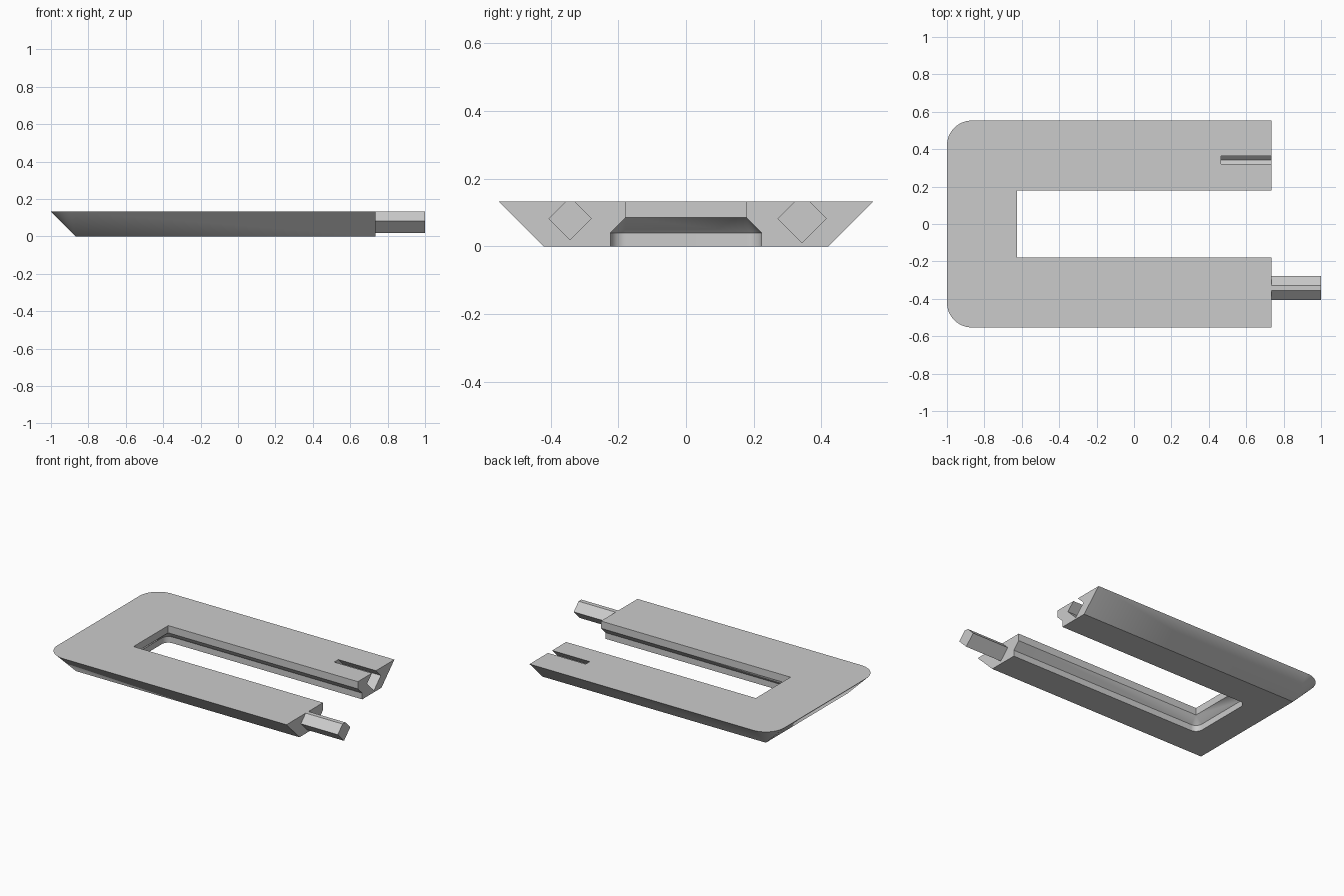
import bpy, bmesh
from math import cos, sin, pi
from mathutils import Vector

cube = bpy.data.objects.get("Cube")
if cube:
    bpy.data.objects.remove(cube, do_unlink=True)

HEIGHT, END_X = 0.132, 0.735

grey = bpy.data.materials.new("plain grey")
grey.use_nodes = True
grey.diffuse_color = (0.6, 0.6, 0.6, 1)
grey.node_tree.nodes["Principled BSDF"].inputs["Base Color"].default_value = (0.6, 0.6, 0.6, 1)


def finish(bm, name):
    bmesh.ops.remove_doubles(bm, verts=bm.verts, dist=1e-5)
    bmesh.ops.recalc_face_normals(bm, faces=bm.faces)
    mesh = bpy.data.meshes.new(name)
    bm.to_mesh(mesh)
    bm.free()
    mesh.materials.append(grey)
    obj = bpy.data.objects.new(name, mesh)
    bpy.context.collection.objects.link(obj)
    return obj


def loft(rings, name):
    """Skin a list of matching closed rings and cap both ends."""
    bm = bmesh.new()
    rows = [[bm.verts.new(p) for p in ring] for ring in rings]
    n = len(rows[0])
    for a, b in zip(rows, rows[1:]):
        for i in range(n):
            j = (i + 1) % n
            bm.faces.new((a[i], a[j], b[j], b[i]))
    bm.faces.new(rows[0])
    bm.faces.new(rows[-1])
    return finish(bm, name)


def section(outer, inner, direction):
    """Frame cross-section: bevelled outside, stepped and chamfered inside."""
    o, i, d = Vector(outer), Vector(inner), Vector(direction)
    points = [(o, 0), (o + d * 0.133, HEIGHT), (i, HEIGHT), (i, 0.085),
              (i + d * 0.045, 0.04), (i + d * 0.045, 0)]
    return [(p.x, p.y, z) for p, z in points]


def diamond_bar(name, y, half, x0, x1, top):
    """Square bar standing on its edge, with its upper edge cut off at top."""
    z = 0.082
    flat = half - (top - z)
    outline = [(-half, z), (0, z - half), (half, z), (flat, top), (-flat, top)]
    return loft([[(x, y + dy, h) for dy, h in outline] for x in (x0, x1)], name)


# U-shaped frame swept around two rounded corners
STEPS = 12
sections = [section((END_X, -0.42), (END_X, -0.178), (0, -1))]
for side in (-1, 1):
    for k in range(STEPS + 1):
        t = k / STEPS * pi / 2
        angle = t if side < 0 else pi / 2 - t
        sections.append(section((-0.867, side * 0.42), (-0.625, side * 0.178),
                                (-sin(angle), side * cos(angle))))
sections.append(section((END_X, 0.42), (END_X, 0.178), (0, 1)))
frame = loft(sections, "open_frame")

# Diamond socket cut into the end of the back arm
cutter = diamond_bar("socket_cutter", 0.343, 0.071, 0.465, 0.8, 0.15)
cutter.hide_render = True
bpy.context.view_layer.objects.active = frame
frame.select_set(True)
cut = frame.modifiers.new("socket", "BOOLEAN")
cut.operation, cut.solver, cut.object = "DIFFERENCE", "EXACT", cutter
bpy.ops.object.modifier_apply(modifier=cut.name)
bpy.data.objects.remove(cutter, do_unlink=True)
bpy.ops.object.shade_smooth_by_angle(angle=pi / 6)

# Matching diamond peg on the end of the front arm
diamond_bar("connector_peg", -0.342, 0.064, END_X, 1.0, HEIGHT)
